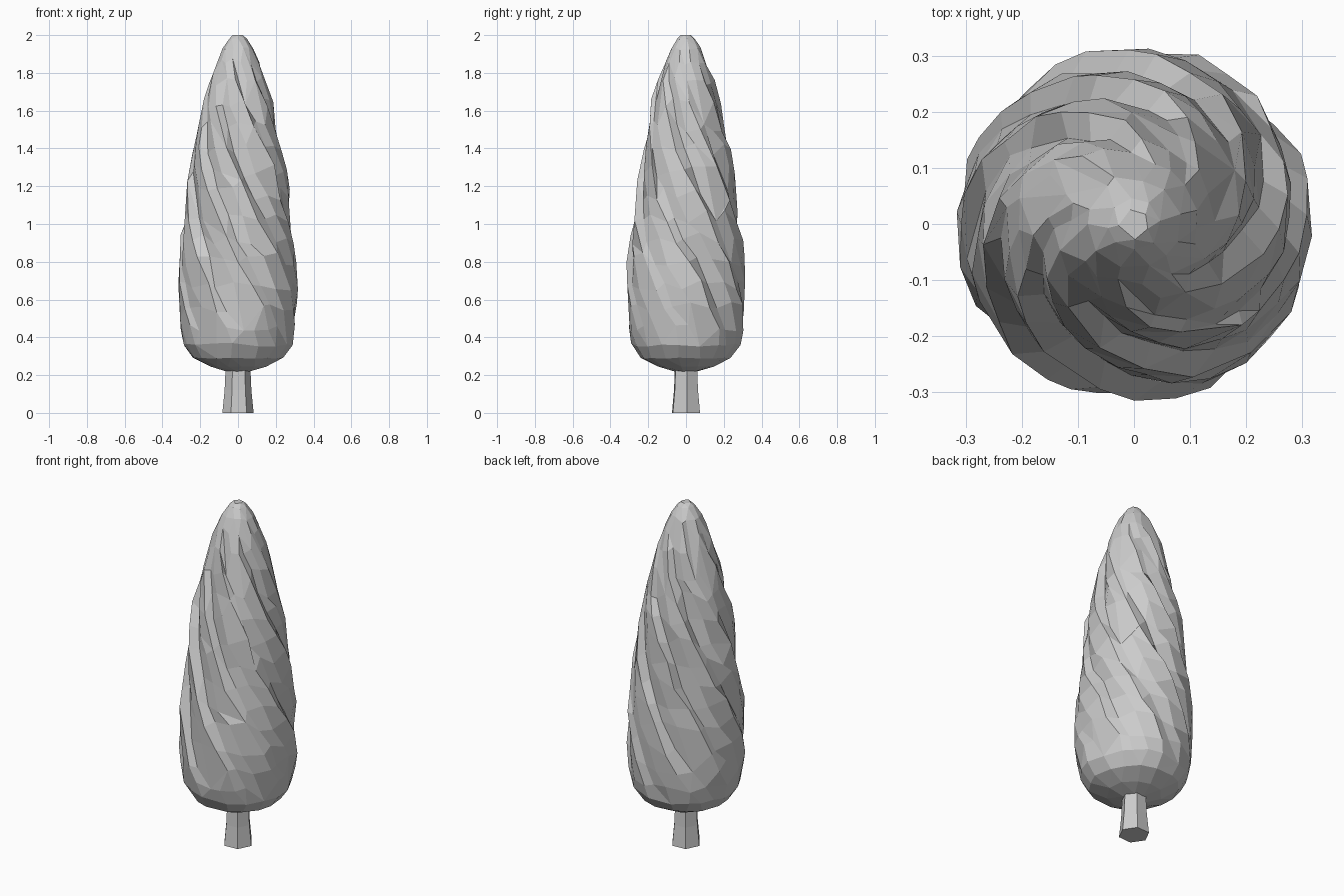
import bpy
import bmesh
import math
import random

random.seed(7)
cube = bpy.data.objects.get("Cube")
if cube:
    bpy.data.objects.remove(cube, do_unlink=True)

grey = bpy.data.materials.new("plain grey")
grey.use_nodes = True
grey.diffuse_color = (0.6, 0.6, 0.6, 1)
grey.node_tree.nodes["Principled BSDF"].inputs["Base Color"].default_value = (0.6, 0.6, 0.6, 1)


def finish(bm, name):
    bmesh.ops.recalc_face_normals(bm, faces=bm.faces)
    mesh = bpy.data.meshes.new(name)
    bm.to_mesh(mesh)
    bm.free()
    mesh.materials.append(grey)
    obj = bpy.data.objects.new(name, mesh)
    bpy.context.collection.objects.link(obj)
    return obj


def skin(bm, rings):
    """Join stacked rings with quads and cap both ends."""
    for low, high in zip(rings, rings[1:]):
        n = len(low)
        for i in range(n):
            j = (i + 1) % n
            bm.faces.new((low[i], low[j], high[j], high[i]))
    bm.faces.new(rings[0][::-1])
    bm.faces.new(rings[-1])


# Foliage outline as height, radius
outline = [(0.22, 0.06), (0.245, 0.15), (0.29, 0.24), (0.36, 0.29), (0.45, 0.312),
           (0.56, 0.322), (0.68, 0.322), (0.8, 0.315), (0.92, 0.305), (1.04, 0.292),
           (1.16, 0.278), (1.28, 0.262), (1.4, 0.242), (1.52, 0.216), (1.64, 0.187),
           (1.75, 0.153), (1.85, 0.117), (1.93, 0.082), (1.98, 0.047), (2.0, 0.026)]

# Foliage: leaning folds that overlap like wrapped sprays
FLUTES = 8
fold_angles = (0.0, 0.4, 0.84)
fold_depths = (1.0, 0.45, 0.0)
phases = [random.uniform(0, math.tau) for _ in range(FLUTES)]
bm = bmesh.new()
rings = []
for z, radius in outline:
    fade = max(0, min(1, (z - 0.25) / 0.4, (1.95 - z) / 0.4))
    twist = -1.75 * max(z, 0.4)
    ring = []
    for f in range(FLUTES):
        strength = 0.028 + 0.018 * math.sin(5 * z + phases[f])
        for part, depth in zip(fold_angles, fold_depths):
            # Folds even out toward the rounded ends
            even = fold_angles.index(part) / 3
            share = even + (part - even) * fade
            angle = math.tau * (f + share + random.uniform(-0.06, 0.06)) / FLUTES + twist
            r = radius - depth * strength * fade + random.uniform(-0.008, 0.003) * min(1, radius * 5)
            jitter = random.uniform(-0.035, 0.035) * fade
            ring.append(bm.verts.new((r * math.cos(angle), r * math.sin(angle), z + jitter)))
    rings.append(ring)
skin(bm, rings)
foliage = finish(bm, "foliage")

# Irregular facets
reduce = foliage.modifiers.new("facets", 'DECIMATE')
reduce.ratio = 0.72

# Trunk: tapered six-sided post
bm = bmesh.new()
rings = []
for z, radius in ((0, 0.083), (0.12, 0.071), (0.3, 0.063)):
    rings.append([bm.verts.new((radius * math.cos(a), radius * math.sin(a), z))
                  for a in (math.tau * i / 6 + 0.06 for i in range(6))])
skin(bm, rings)
finish(bm, "trunk")
